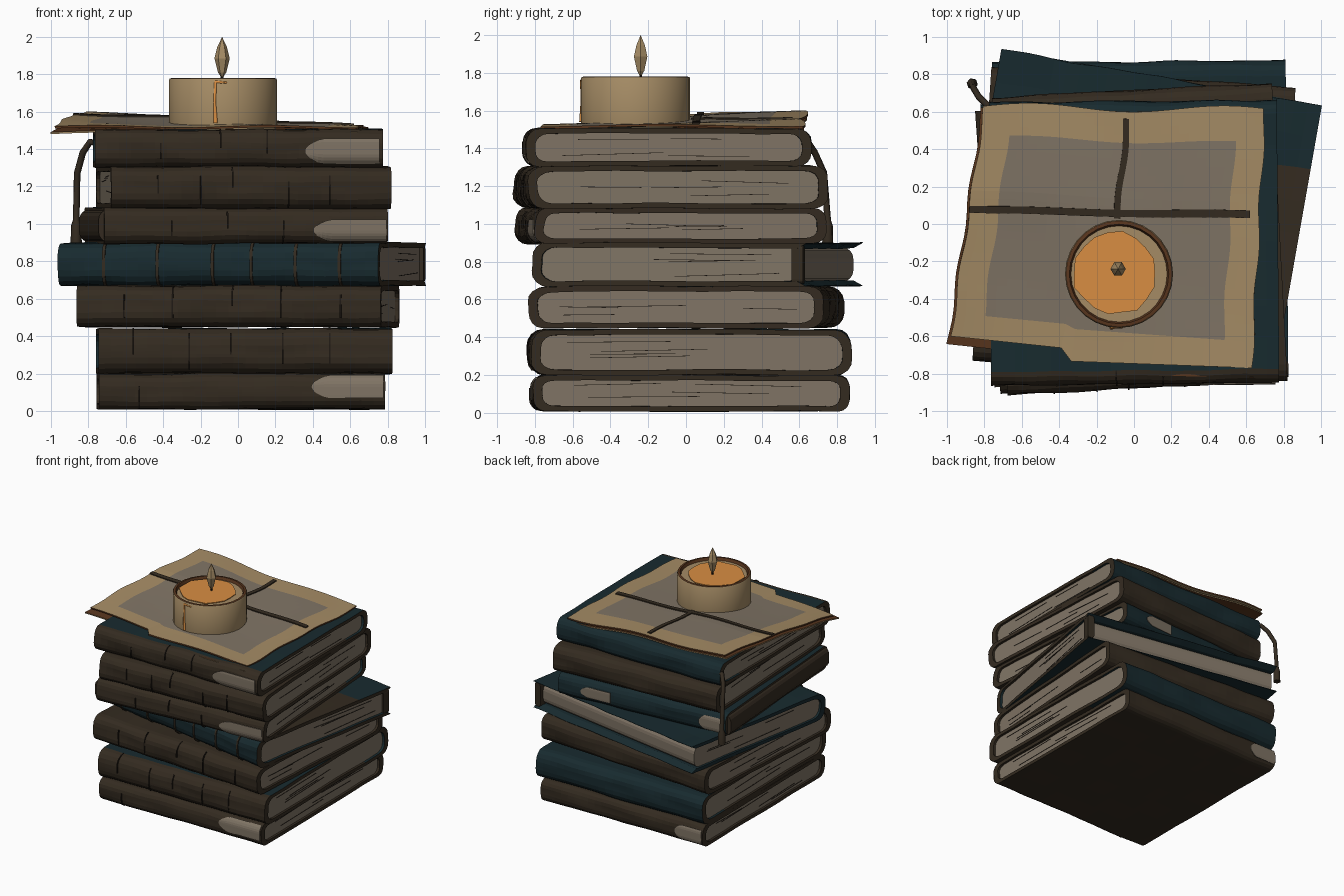
import bpy, bmesh, math, random
from mathutils import Vector, Matrix, noise

random.seed(4)
if "Cube" in bpy.data.objects:
    bpy.data.objects.remove(bpy.data.objects["Cube"], do_unlink=True)


def material(name, r, g, b):
    m = bpy.data.materials.new(name)
    m.use_nodes = True
    m.diffuse_color = (r, g, b, 1)
    m.node_tree.nodes["Principled BSDF"].inputs["Base Color"].default_value = (r, g, b, 1)
    m.node_tree.nodes["Principled BSDF"].inputs["Roughness"].default_value = 0.9
    return m


BROWN = material("brown_leather", .034, .024, .0145)
BLUE = material("blue_leather", .009, .0235, .0285)
PAPER = material("grey_paper", .215, .175, .13)
TAN = material("tan_parchment", .375, .26, .13)
ORANGE = material("orange_wax", .69, .27, .055)
RUST = material("rust_edge", .1, .037, .013)
DARK = material("dark_ink", .014, .01, .007)


def finish(name, bm, mats, rule=None, loc=(0, 0, 0), rot=0.0):
    bmesh.ops.recalc_face_normals(bm, faces=bm.faces)
    if rule:
        bm.normal_update()
        for f in bm.faces:
            f.material_index = rule(f.calc_center_median(), f.normal)
    me = bpy.data.meshes.new(name)
    bm.to_mesh(me)
    bm.free()
    for m in mats:
        me.materials.append(m)
    ob = bpy.data.objects.new(name, me)
    ob.location = loc
    ob.rotation_euler.z = rot
    bpy.context.collection.objects.link(ob)
    return ob


def thicken(ob, thickness, offset=-1):
    mod = ob.modifiers.new("thickness", "SOLIDIFY")
    mod.thickness = thickness
    mod.offset = offset
    return mod


def profile(d, h, r, open_back):
    """Rounded (y, z) outline, running over the top, down the front and back below."""
    corners = [(1, 1), (-1, 1), (-1, -1), (1, -1)]
    arcs = []
    for k, (sy, sz) in enumerate(corners):
        rr = .004 if open_back and sy > 0 else r
        arcs.append([(sy * (d / 2 - rr) + rr * math.cos(math.pi / 2 * (k + j / 4)),
                      sz * (h / 2 - rr) + rr * math.sin(math.pi / 2 * (k + j / 4)))
                     for j in range(5)])
    pts = []
    for k, arc in enumerate(arcs):
        pts += arc
        if k == 3 and open_back:
            break
        a, b, n = arc[-1], arcs[(k + 1) % 4][0], 4 if k % 2 else 8
        pts += [(a[0] + (b[0] - a[0]) * j / n, a[1] + (b[1] - a[1]) * j / n) for j in range(1, n)]
    return pts


def loft(outer, inner, xs, closed, wobble=0.0):
    """Sweep an outline along x; with an inner outline it becomes a shell, without it a solid."""
    bm = bmesh.new()
    seed = random.uniform(0, 50)

    def ring(pts, x):
        out = []
        for i, (y, z) in enumerate(pts):
            oy, oz = outer[i]
            n = noise.noise_vector(Vector((x * 4 + seed, oy * 4, oz * 9))) * wobble
            out.append(bm.verts.new((x, y + n.y, z + n.z * .7)))
        return out
    O = [ring(outer, x) for x in xs]
    I = [ring(inner, x) for x in xs] if inner else None
    n = len(outer)
    for k in range(n if closed else n - 1):
        j = (k + 1) % n
        for i in range(len(xs) - 1):
            bm.faces.new((O[i][k], O[i + 1][k], O[i + 1][j], O[i][j]))
            if I:
                bm.faces.new((I[i][k], I[i + 1][k], I[i + 1][j], I[i][j]))
        if I:
            for i in (0, -1):
                bm.faces.new((O[i][k], O[i][j], I[i][j], I[i][k]))
    if not I:
        bm.faces.new(O[0])
        bm.faces.new(O[-1])
    elif not closed:
        for k in (0, -1):
            for i in range(len(xs) - 1):
                bm.faces.new((O[i][k], O[i + 1][k], I[i + 1][k], I[i][k]))
    return bm


def tear(name, side, x0, x1, zc, half, size, loc, rot):
    """Worn patch of bare paper hugging the spine, rounded at its x0 end."""
    w, d, h = size
    r = h * .36
    bm = bmesh.new()
    rows = []
    for i in range(13):
        s = .004 + .996 * (i / 12) ** 2
        row = []
        for j in range(9):
            z = zc + half * min(1, math.sqrt(s / .22)) * (j / 4 - 1)
            over = max(0, abs(z) - (h / 2 - r))
            y = d / 2 - r + math.sqrt(max(0, r * r - over * over)) + .007
            row.append(bm.verts.new((x0 + (x1 - x0) * s, side * y, z)))
        rows.append(row)
    for a, b in zip(rows, rows[1:]):
        for j in range(8):
            bm.faces.new((a[j], b[j], b[j + 1], a[j + 1]))
    thicken(finish(name, bm, [PAPER], None, loc, rot), .006, 0)


def book(num, loc, size, rot, blue="none", tears=(), seams=(), open_back=False):
    w, d, h = size
    hd, hw, rot = d / 2, w / 2, math.radians(rot)
    name = f"book_{num}"

    def rule(c, n):
        if blue == "all":
            worn = c.x > hw * .78 and c.z > 0 and -hd * .85 < c.y < hd * .5
            return 0 if n.x > .7 or worn else 1
        if blue == "back" and abs(n.x) < .7:
            return int(c.y > hd * .55 or (c.z > h * .4 and c.y > -hd * .89))
        return 0

    # cover shell
    outer = profile(d, h, h * .36, open_back)
    ky, kz = (d / 2 - .05) / hd, (h / 2 - .028) / (h / 2)
    inner = [(y * ky, z * kz) for y, z in outer]
    xs = [-hw + w * i / 24 for i in range(25)]
    finish(name + "_cover", loft(outer, inner, xs, not open_back, .011), [BROWN, BLUE], rule, loc, rot)
    # page block
    pages = profile(d * ky + .006, h * kz + .006, h * .25, False)
    finish(name + "_pages", loft(pages, None, [-hw + .02, 0, hw - .02], True), [PAPER], None, loc, rot)
    # thin gaps between leaves
    bm = bmesh.new()
    for side in (-1, 1):
        for _ in range(4):
            length = random.uniform(.2, .5) * d * .8
            y = random.uniform(-1, 1) * (d * .42 - length / 2)
            z = random.uniform(-.28, .28) * h
            bmesh.ops.create_cube(bm, size=1, matrix=Matrix.Translation((side * (hw - .019), y, z))
                                  @ Matrix.Rotation(random.uniform(-.03, .03), 4, "X")
                                  @ Matrix.Diagonal((.004, length, .003, 1)))
    finish(name + "_leaf_gaps", bm, [DARK], None, loc, rot)
    # bands across the spine: full on the open book, short creases on the others
    front = [p for p in outer if p[0] < -hd + h * .37]
    for i, x in enumerate(seams):
        start = 0 if open_back else random.randint(0, 4)
        part = front[start:] if open_back else front[start:start + random.randint(6, 9)]
        raised = [(y - .009, z * 1.03) for y, z in part]
        t = .008 if open_back else .004
        finish(f"{name}_seam_{i}", loft(raised, part, [x - t, x + t], False),
               [BROWN if open_back else DARK], None, loc, rot)
    for i, t in enumerate(tears):
        tear(f"{name}_tear_{i}", *t, size, loc, rot)


book(1, (.015, .022, .105), (1.53, 1.68, .19), .5, seams=(-.55,),
     tears=[(-1, .37, .755, .024, .06), (1, -.5, -.755, 0, .06)])
book(2, (.033, .02, .32), (1.57, 1.7, .24), .5, "back", seams=(-.6, -.3, -.08, .2, .45))
book(3, (0, 0, .56), (1.63, 1.57, .22), -3.7, seams=(-.56, -.3, .02, .28, .6))
book(4, (.02, .06, .785), (1.74, 1.47, .23), -10, "all",
     seams=(-.62, -.33, -.03, .18, .42, .66), open_back=True)
book(5, (-.01, -.08, .99), (1.52, 1.55, .19), 4, "back", seams=(-.4, -.1, .2),
     tears=[(-1, .36, .75, -.025, .058), (1, .55, .28, 0, .045), (1, -.52, -.74, 0, .06)])
book(6, (.03, -.08, 1.195), (1.5, 1.59, .225), 3, seams=(-.5, -.27, -.1, .2, .42))
book(7, (0, -.1, 1.405), (1.54, 1.51, .2), .5, "back", seams=(-.42, -.1, .15),
     tears=[(-1, .35, .75, -.016, .066)])

# board corner at the open book's right end, and the closed left side of the book above
for name, dims, place, num in (("book_4_corner", (.06, .2, .02), (.84, .69), 4),
                               ("book_5_side_spine", (.12, .18, .06), (-.73, 0), 5)):
    base = bpy.data.objects[f"book_{num}_cover"]
    at = base.location + Matrix.Rotation(base.rotation_euler.z, 3, "Z") @ Vector((*place, 0))
    length = .06 if num == 4 else 1.48
    finish(name, loft(profile(*dims, False), None, [-length / 2, length / 2], True),
           [BROWN], None, at, base.rotation_euler.z + math.pi / 2)


# parchment surface, curling up at the back left
def sheet_point(u, v):
    fl, fr, bl, br = Vector((-.98, -.6)), Vector((.63, -.77)), Vector((-.8, .63)), Vector((.7, .61))
    p = fl.lerp(fr, u).lerp(bl.lerp(br, u), v)
    if u > .38:
        p.y -= .11 * max(0, 1 - u) * (1 - v) ** 10
    p.x += .008 * math.sin(v * 17)
    p.y += .02 * math.sin(u * 9) * v ** 3
    z = 1.522 + .075 * (1 - u) * min(1, 1.6 * v) + .006 * math.sin(u * 11 + v * 7)
    return Vector((p.x, p.y, z))


def patch(name, u0, u1, v0, v1, nu, nv, lift, thick, mats, rule=None, slant=0.0):
    bm = bmesh.new()
    g = [[bm.verts.new(sheet_point(u0 + (u1 - u0) * i / nu, v0 + (v1 - v0) * j / nv + slant * i / nu)
                       + Vector((0, 0, lift))) for j in range(nv + 1)] for i in range(nu + 1)]
    for i in range(nu):
        for j in range(nv):
            f = bm.faces.new((g[i][j], g[i + 1][j], g[i + 1][j + 1], g[i][j + 1]))
            u, v = (i + .5) / nu, (j + .5) / nv
            f.material_index = rule(u, v) if rule else 0
    mod = thicken(finish(name, bm, mats), thick)
    mod.material_offset_rim = len(mats) - 1


patch("parchment", 0, 1, 0, 1, 30, 30, 0, .012, [TAN, PAPER, RUST],
      lambda u, v: int(.1 < u < .9 and .1 < v < .87))
patch("under_parchment", -.008, 1.01, -.035, .995, 20, 20, -.026, .01, [RUST, TAN])
patch("strap_across", 0, .97, .535, .565, 24, 1, .008, .012, [BROWN], slant=.042)
patch("strap_back", .5, .522, .55, .97, 1, 14, .008, .012, [BROWN])


# turned shapes
def lathe(name, pts, steps, mats, center, rule=None, smooth=False):
    bm = bmesh.new()
    vs = [bm.verts.new((r, 0, z)) for r, z in pts]
    es = [bm.edges.new(p) for p in zip(vs, vs[1:])]
    bmesh.ops.spin(bm, geom=vs + es, axis=(0, 0, 1), cent=(0, 0, 0), angle=math.tau, steps=steps)
    bmesh.ops.remove_doubles(bm, verts=bm.verts, dist=.0005)
    ob = finish(name, bm, mats, rule, (*center, 0))
    if smooth:
        ob.data.shade_smooth()
        ob.data.set_sharp_from_angle(angle=math.radians(35))


lathe("candle", [(0, 1.5), (.282, 1.5), (.289, 1.54), (.289, 1.77), (.284, 1.778), (.266, 1.78),
                 (.257, 1.757), (0, 1.757)], 28, [TAN, RUST], (-.08, -.267),
      lambda c, n: int(c.z > 1.758 and .24 < c.xy.length < .283), True)
lathe("flame", [(0, 1.775), (.022, 1.81), (.041, 1.885), (.026, 1.945), (0, 2.0)], 6, [TAN], (-.085, -.24))
lathe("wick", [(0, 1.75), (.01, 1.75), (.008, 1.79), (0, 1.79)], 6, [DARK], (-.085, -.24))

# molten pool
bm = bmesh.new()
ring = []
for i in range(18):
    a, r = math.tau * i / 18, random.uniform(.205, .235)
    ring.append(bm.verts.new((-.1 + r * math.cos(a), -.262 + r * math.sin(a), 1.763)))
bm.faces.new(ring)
thicken(finish("wax_pool", bm, [ORANGE]), .006)


def tube(name, pts, radius, mat):
    cu = bpy.data.curves.new(name, "CURVE")
    cu.dimensions = "3D"
    cu.bevel_depth = radius
    cu.bevel_resolution = 1
    cu.use_fill_caps = True
    sp = cu.splines.new("POLY")
    sp.points.add(len(pts) - 1)
    for p, (x, y, z, k) in zip(sp.points, pts):
        p.co = (x, y, z, 1)
        p.radius = k
    cu.materials.append(mat)
    bpy.context.collection.objects.link(bpy.data.objects.new(name, cu))


# wax drip and ribbon marker: x, y, z, thickness factor
tube("wax_drip", [(-.06, -.552, 1.755, .5), (-.12, -.55, 1.76, 1), (-.125, -.55, 1.65, .7),
                  (-.12, -.552, 1.54, 1.2)], .011, ORANGE)
tube("ribbon_marker", [(-.72, .6, 1.42, 1), (-.79, .64, 1.44, 1), (-.83, .68, 1.38, 1), (-.86, .73, 1.27, 1),
                       (-.865, .75, 1.02, 1), (-.865, .75, .99, 1.6), (-.865, .75, .9, 1.7)], .018, BROWN)
